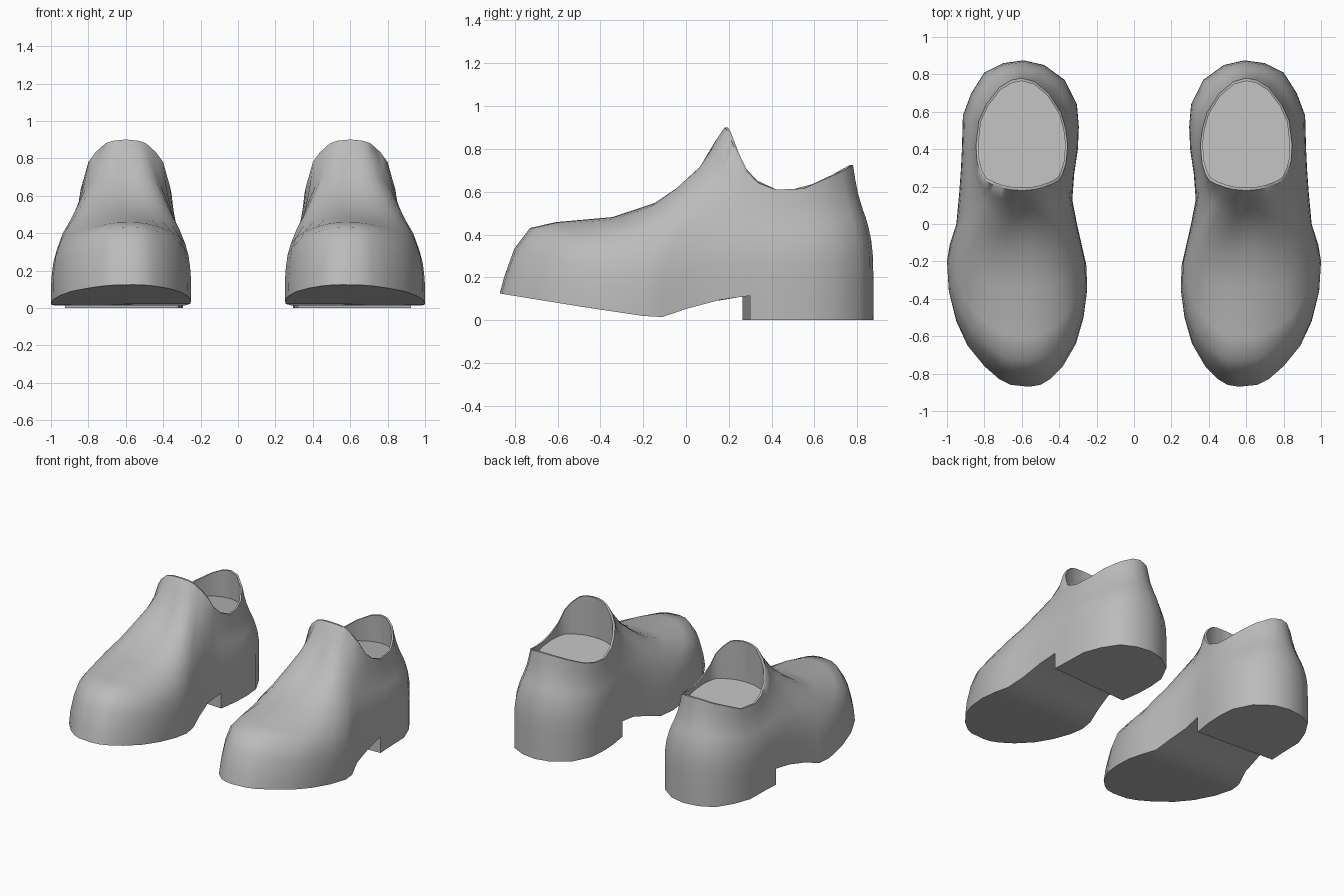
import bpy, bmesh, math

if "Cube" in bpy.data.objects:
    bpy.data.objects.remove(bpy.data.objects["Cube"])

grey = bpy.data.materials.new("plain_grey")
grey.use_nodes = True
COLOUR = (0.5, 0.5, 0.5, 1)
grey.diffuse_color = COLOUR
grey.node_tree.nodes["Principled BSDF"].inputs["Base Color"].default_value = COLOUR

CX = 0.6            # centre line of a shoe
HEEL_ROW = 11       # outline row where the heel starts

# Sole outline, toe to heel: outer x, outer y, inner x, inner y
TOE, BACK = (0.56, -0.87), (0.59, 0.875)
SOLE = [
    (.66, -.86, .50, -.86), (.72, -.83, .45, -.83), (.80, -.76, .38, -.76),
    (.89, -.65, .31, -.64), (.95, -.52, .27, -.50), (.99, -.36, .25, -.35),
    (1.0, -.20, .255, -.22), (.985, -.11, .28, -.11), (.95, 0, .305, 0),
    (.935, .16, .33, .13), (.925, .30, .32, .265), (.92, .40, .30, .40),
    (.915, .58, .295, .52), (.87, .70, .305, .64), (.80, .81, .37, .77),
    (.70, .86, .48, .85)]

# Height of the sole's underside along y
UNDERSIDE = [(-.87, .125), (-.5, .065), (-.2, .02), (-.11, .015),
             (.05, .07), (.18, .10), (.3, .115), (.9, .115)]

# Collar edge matched to sole y: half width, y, z
COLLAR = [
    (-.87, 0, .18, .90), (-.86, .015, .18, .90), (-.6, .07, .185, .895),
    (-.35, .11, .195, .88), (-.1, .165, .215, .83), (0, .20, .235, .78),
    (.16, .225, .28, .69), (.3, .24, .34, .64), (.4, .245, .42, .61),
    (.58, .23, .55, .615), (.7, .19, .64, .655), (.81, .12, .73, .695),
    (.86, .055, .77, .72), (.875, 0, .78, .725)]

# Rise from sole to collar: (inward fraction, height fraction)
TOE_RISE = [(0, 0), (.02, .10), (.065, .27), (.135, .395), (.25, .43), (.5, .46),
            (.7, .55), (.8, .64), (.9, .77), (.96, .92), (1, 1)]
BALL_RISE = [(0, 0), (0, .12), (.02, .20), (.05, .27), (.12, .35), (.25, .46),
             (.42, .55), (.6, .66), (.78, .77), (.9, .87), (1, 1)]
SIDE_RISE = [(0, 0), (0, .15), (.02, .30), (.1, .42), (.25, .53), (.38, .60),
             (.5, .65), (.62, .71), (.75, .78), (.88, .88), (1, 1)]
# Shares of the toe and ball rises along the sole; the side rise takes the rest
SHARES = [(-.87, 1, 0), (-.65, .6, .4), (-.35, .1, .9), (-.2, 0, 1),
          (0, 0, .55), (.25, 0, 0), (.9, 0, 0)]


def look_up(table, t):
    """Linear interpolation in a table of (key, values...)."""
    t = min(max(t, table[0][0]), table[-1][0])
    for a, b in zip(table, table[1:]):
        if t <= b[0]:
            f = (t - a[0]) / (b[0] - a[0])
            return [p + (q - p) * f for p, q in zip(a[1:], b[1:])]


def column(x, y, side):
    """Points from the sole edge up to the collar, over it and down inside."""
    z0 = look_up(UNDERSIDE, y)[0]
    half, cy, cz = look_up(COLLAR, y)
    cx = CX + side * half
    toe, ball = look_up(SHARES, y)
    pts = []
    for t, b, s in zip(TOE_RISE, BALL_RISE, SIDE_RISE):
        a, h = (toe * t[j] + ball * b[j] + (1 - toe - ball) * s[j] for j in (0, 1))
        pts.append((x + (cx - x) * a, y + (cy - y) * a, z0 + (cz - z0) * h))
    # Thin rim, then the edge of the insole
    for scale, sunk in ((.95, False), (.98, True)):
        iy = .47 + (cy - .47) * scale
        z = .57 - .15 * (iy - .45) if sunk else cz
        pts.append((CX + (cx - CX) * scale, iy, z))
    return pts


def build_shoe(name, mirror):
    bm = bmesh.new()
    # Columns run from the toe along the outer side to the back, then return
    plan = [(*TOE, 1)] + [(r[0], r[1], 1) for r in SOLE] + [(*BACK, 1)]
    plan += [(r[2], r[3], -1) for r in reversed(SOLE)]
    cols = [[bm.verts.new((mirror * x, y, z)) for x, y, z in column(*p)] for p in plan]
    n = len(cols)

    # Upper, rim and lining
    for i in range(n):
        a, b = cols[i], cols[(i + 1) % n]
        for k in range(len(a) - 1):
            bm.faces.new((a[k], b[k], b[k + 1], a[k + 1]))
    # Insole
    bm.faces.new([c[-1] for c in cols])

    # Heel walls
    heel = {}
    for i in range(HEEL_ROW, n - HEEL_ROW + 1):
        v = cols[i][0]
        heel[i] = bm.verts.new((v.co.x, v.co.y, 0))
    for i in range(HEEL_ROW, n - HEEL_ROW):
        bm.faces.new((cols[i][0], heel[i], heel[i + 1], cols[i + 1][0]))
    # Heel front and tread
    l, r = HEEL_ROW, n - HEEL_ROW
    bm.faces.new((cols[l][0], cols[r][0], heel[r], heel[l]))
    bm.faces.new(list(heel.values()))

    # Underside strips from the toe to the heel front
    bm.faces.new((cols[0][0], cols[1][0], cols[n - 1][0]))
    for i in range(1, HEEL_ROW):
        bm.faces.new((cols[i][0], cols[i + 1][0], cols[n - i - 1][0], cols[n - i][0]))

    bmesh.ops.recalc_face_normals(bm, faces=bm.faces)
    mesh = bpy.data.meshes.new(name)
    bm.to_mesh(mesh)
    bm.free()
    mesh.materials.append(grey)
    shoe = bpy.data.objects.new(name, mesh)
    bpy.context.collection.objects.link(shoe)
    bpy.ops.object.select_all(action='DESELECT')
    shoe.select_set(True)
    bpy.context.view_layer.objects.active = shoe
    bpy.ops.object.shade_smooth_by_angle(angle=math.radians(55))


build_shoe("left_shoe", 1)
build_shoe("right_shoe", -1)
